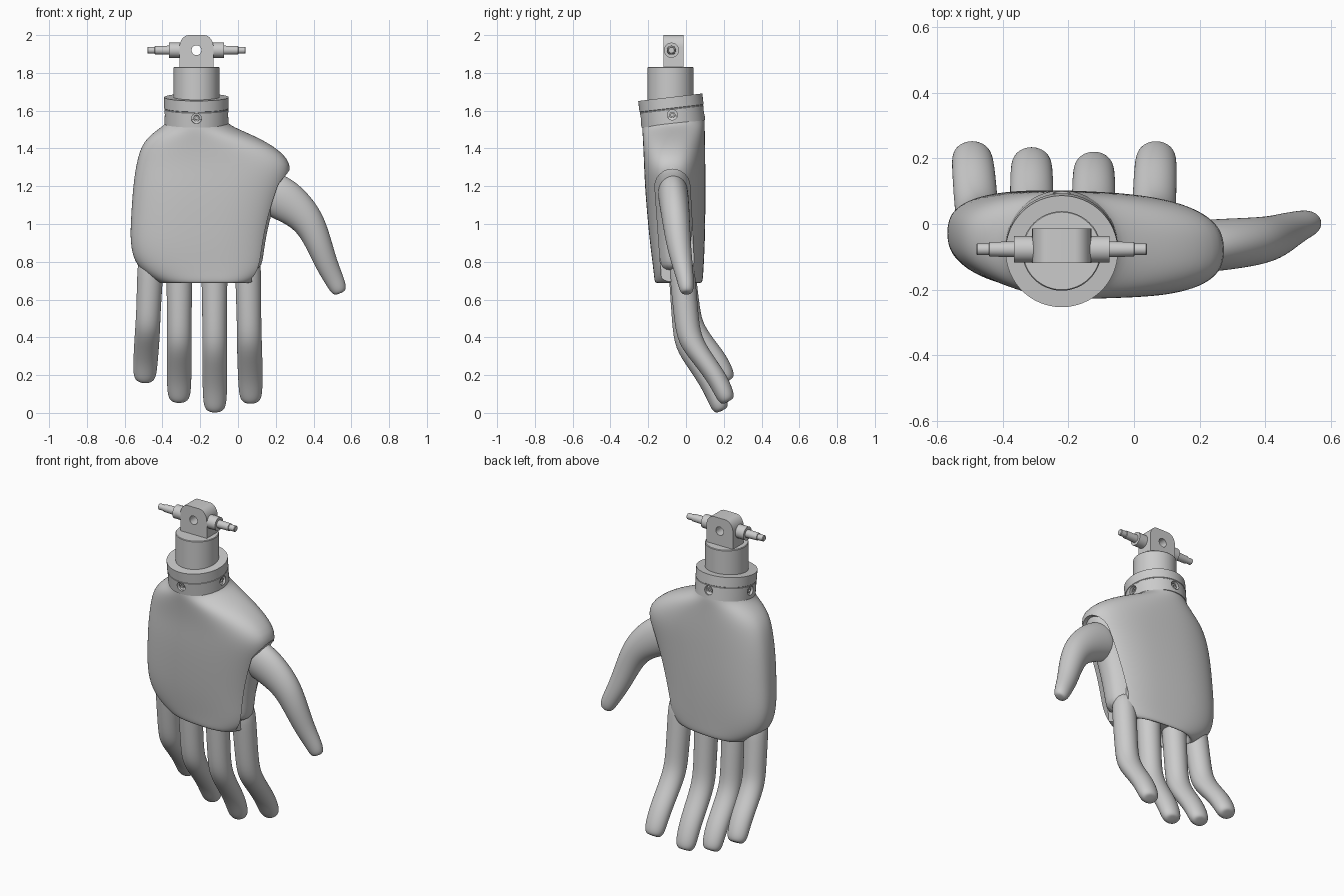
import bpy, bmesh, math
from mathutils import Vector, Matrix

if "Cube" in bpy.data.objects:
    bpy.data.objects.remove(bpy.data.objects["Cube"])

grey = bpy.data.materials.new("plain_grey")
grey.use_nodes = True
colour = (0.6, 0.6, 0.6, 1)
grey.diffuse_color = colour
grey.node_tree.nodes["Principled BSDF"].inputs["Base Color"].default_value = colour


def make(name, bm):
    bmesh.ops.recalc_face_normals(bm, faces=bm.faces)
    mesh = bpy.data.meshes.new(name)
    bm.to_mesh(mesh)
    bm.free()
    mesh.materials.append(grey)
    ob = bpy.data.objects.new(name, mesh)
    bpy.context.collection.objects.link(ob)
    return ob


def finish(ob, subdiv=0, cutters=(), angle=35):
    """Apply subdivision and cuts, then shade smooth with sharp edges."""
    if subdiv:
        ob.modifiers.new("smooth", 'SUBSURF').levels = subdiv
    for c in cutters:
        m = ob.modifiers.new("cut", 'BOOLEAN')
        m.object, m.solver = c, 'EXACT'
    bpy.ops.object.select_all(action='DESELECT')
    ob.select_set(True)
    bpy.context.view_layer.objects.active = ob
    bpy.ops.object.convert(target='MESH')
    bpy.ops.object.shade_smooth_by_angle(angle=math.radians(angle))
    for c in cutters:
        bpy.data.objects.remove(c)


def loft(name, rings):
    """Skin a list of point rings and cap both ends."""
    bm = bmesh.new()
    vr = [[bm.verts.new(p) for p in r] for r in rings]
    n = len(vr[0])
    for a, b in zip(vr, vr[1:]):
        for i in range(n):
            j = (i + 1) % n
            bm.faces.new((a[i], a[j], b[j], b[i]))
    bm.faces.new(vr[0])
    bm.faces.new(vr[-1])
    return make(name, bm)


def lathe(name, profile, matrix, segments=48):
    """Turn (radius, height) points about the local z axis."""
    rings = [[matrix @ Vector((r * math.cos(t), r * math.sin(t), h))
              for t in (math.tau * i / segments for i in range(segments))]
             for r, h in profile]
    return loft(name, rings)


def prism(name, outline, direction):
    """Extrude a flat outline along a direction."""
    d = Vector(direction)
    return loft(name, [outline, [Vector(p) + d for p in outline]])


# Palm cover: squarish oval sections, leaning towards the front on the thumb side
def section(z, x0, x1, y0, y1, grow=0.0, n=32):
    cx, cy = (x0 + x1) / 2, (y0 + y1) / 2
    hx, hy = (x1 - x0) / 2 + grow, (y1 - y0) / 2 + grow
    body = min(1, max(0, (1.53 - z) / 0.15))
    power = 2 / (2 + 0.6 * body)
    pts = []
    for i in range(n):
        c, s = math.cos(math.tau * i / n), math.sin(math.tau * i / n)
        u = math.copysign(abs(c) ** power, c)
        v = math.copysign(abs(s) ** power, s)
        y = cy + hy * v - 0.02 * u * body
        pts.append(Vector((cx + hx * u, y, z + 0.118 * (1 - body) * (y + 0.07))))
    return pts


palm = [
    (1.59, -.365, -.075, -.215, .08), (1.55, -.38, -.06, -.23, .095),
    (1.52, -.39, -.045, -.232, .10), (1.48, -.455, .055, -.23, .10),
    (1.42, -.512, .185, -.226, .10), (1.32, -.54, .30, -.22, .10),
    (1.20, -.557, .25, -.215, .10), (1.05, -.567, .197, -.203, .10),
    (.90, -.574, .165, -.188, .097), (.80, -.55, .155, -.175, .092),
    (.735, -.495, .13, -.167, .088), (.692, -.425, .08, -.163, .085)]
rim = [(.684, -.40, .05, -.15, .07), (.715, -.39, .04, -.135, .055),
       (.75, -.39, .04, -.13, .05)]
cover = loft("palm_cover", [section(*s) for s in palm + rim])

# Arched thumb opening
arch = [(0.075, -.122, .6), (0.075, .055, .6)]
for i in range(13):
    t = math.pi * i / 12
    arch.append((0.075, -.072 + .093 * math.cos(t), 1.2 + .09 * math.sin(t)))
finish(cover, 2, [prism("thumb_cutter", [Vector(p) for p in arch], (.5, 0, 0))])

inner = loft("inner_palm", [section(*s, grow=-0.022) for s in palm[4:11]])
finish(inner, 2)


# Fingers and thumb: oval tubes that follow a path of (point, half width, half depth)
def digit(name, path, side):
    pts = [Vector(p) for p, a, b in path]
    rings = []
    for k, (p, a, b) in enumerate(path):
        t = (pts[min(k + 1, len(pts) - 1)] - pts[max(k - 1, 0)]).normalized()
        w = (Vector(side) - t * t.dot(Vector(side))).normalized()
        d = t.cross(w)
        rings.append([pts[k] + w * a * math.cos(q) + d * b * math.sin(q)
                      for q in (math.tau * i / 16 for i in range(16))])
    finish(loft(name, rings), 2)


# name, root x, tip x, knuckle y and z, tip y and z
fingers = [("little_finger", -.46, -.495, .02, .46, .222, .168),
           ("ring_finger", -.31, -.312, .004, .38, .203, .062),
           ("middle_finger", -.125, -.122, -.002, .36, .188, .01),
           ("index_finger", .052, .068, .012, .39, .222, .058)]
for name, xr, xt, yk, zk, yt, zt in fingers:
    root = Vector((xr, -.03, .85))
    knuckle = Vector((xr + (xt - xr) * .5, yk, zk))
    tip = Vector((xt, yt, zt))
    path = [(root, .07, .07),
            (root.lerp(knuckle, .35), .07, .068),
            (root.lerp(knuckle, .75), .066, .067),
            (knuckle + Vector((0, .005, 0)), .067, .067)]
    # bulge = backward bow of the finger at the last joint
    for f, s, bulge in ((.3, 1, .007), (.6, .98, .014), (.8, .95, .01),
                        (.92, .88, .004), (.98, .7, 0), (1, .42, 0)):
        bow = Vector((0, bulge, bulge * .8))
        path.append((knuckle.lerp(tip, f) + bow, .068 * s, .055 * s))
    digit(name, path, (1, 0, 0))

thumb = [((.10, -.07, 1.19), .11, .08), ((.21, -.068, 1.15), .122, .082),
         ((.30, -.06, 1.09), .106, .079), ((.378, -.052, 1.012), .086, .074),
         ((.427, -.04, .90), .071, .067), ((.467, -.02, .79), .061, .056),
         ((.507, -.004, .71), .053, .046), ((.528, .002, .665), .047, .041),
         ((.538, .004, .64), .037, .032), ((.541, .004, .633), .02, .02)]
digit("thumb", thumb, (1, 0, .5))

# Tilted wrist collar with a seam groove and four screw holes
collar_frame = Matrix.Translation((-.22, -.068, 1.54)) @ Matrix.Rotation(math.radians(6.7), 4, 'X')
collar = lathe("wrist_collar", [(.16, -.01), (.17, -.01), (.17, .067), (.168, .069),
                                (.168, .072), (.171, .074), (.171, .132), (.16, .132)],
               collar_frame, 64)
holes, screws = [], []
for k in range(4):
    out = (collar_frame @ Matrix.Rotation(math.pi / 2 * k, 4, 'Z')
           @ Matrix.Translation((0, 0, .038)) @ Matrix.Rotation(math.pi / 2, 4, 'Y'))
    holes.append(lathe("hole_cutter", [(.027, .145), (.027, .2)], out, 24))
    screws.append(lathe("collar_screw", [(.016, .14), (.016, .16), (.008, .16), (.008, .152)], out, 24))
finish(collar, 0, holes)
for s in screws:
    finish(s)

# Upright neck above the collar
finish(lathe("wrist_neck", [(.121, 1.6), (.121, 1.828), (.118, 1.832)],
             Matrix.Translation((-.22, -.082, 0))))

# Pivot block with rounded shoulders and a cross hole
outline = [(-.09, 1.82), (.09, 1.82)]
for cx, start in ((.04, 0), (-.04, 90)):
    for i in range(9):
        t = math.radians(start + 90 * i / 8)
        outline.append((cx + .05 * math.cos(t), 1.935 + .065 * math.sin(t)))
block = prism("pivot_block", [Vector((x - .22, -.118, z)) for x, z in outline], (0, .105, 0))
pivot = Matrix.Translation((-.22, -.077, 1.92))
bore = lathe("bore_cutter", [(.026, -.2), (.026, .2)], pivot @ Matrix.Rotation(math.pi / 2, 4, 'X'), 32)
finish(block, 0, [bore])

# Stepped pivot pins on both sides
for name, sign in (("left_pin", 1), ("right_pin", -1)):
    pin = lathe(name, [(.04, .06), (.04, .145), (.024, .145), (.022, .22),
                       (.018, .222), (.018, .257), (.015, .26)],
                pivot @ Matrix.Rotation(sign * math.pi / 2, 4, 'Y'), 32)
    finish(pin)
